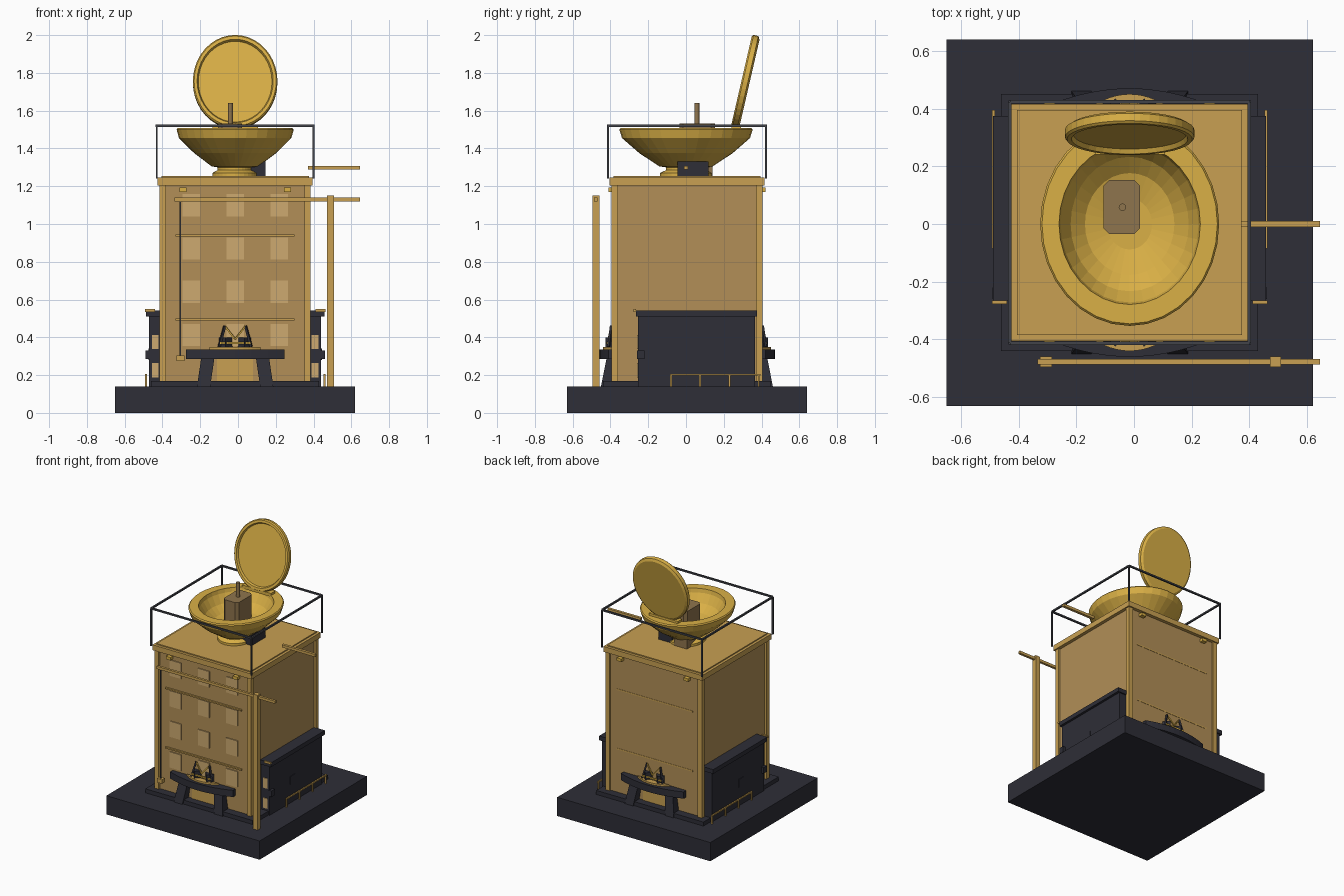
import bpy, bmesh, math
from mathutils import Vector, Matrix

cube = bpy.data.objects.get("Cube")
if cube:
    bpy.data.objects.remove(cube, do_unlink=True)


def material(name, r, g, b):
    col = [((v / 255 + 0.055) / 1.055) ** 2.4 for v in (r, g, b)] + [1]
    m = bpy.data.materials.new(name)
    m.use_nodes = True
    m.diffuse_color = col
    m.node_tree.nodes["Principled BSDF"].inputs["Base Color"].default_value = col
    return m


DARK = material("charcoal", 46, 46, 55)
STEEL = material("grey steel", 66, 68, 74)
TRIM = material("tan gold", 200, 160, 82)
WALL = material("dull tan", 178, 143, 87)
PANE = material("pale tan", 205, 170, 112)
GOLD = material("bright gold", 218, 176, 70)
BROWN = material("brown", 143, 117, 77)

CX, CY = -0.015, 0.005      # axis of the building


def finish(name, bm, mat):
    bmesh.ops.recalc_face_normals(bm, faces=bm.faces)
    me = bpy.data.meshes.new(name)
    bm.to_mesh(me)
    bm.free()
    me.materials.append(mat)
    ob = bpy.data.objects.new(name, me)
    bpy.context.collection.objects.link(ob)
    return ob


def box(name, x, y, z, mat):
    """Box from three (low, high) ranges."""
    bm = bmesh.new()
    bmesh.ops.create_cube(bm, size=1)
    for v in bm.verts:
        v.co = [r[0] + (c + 0.5) * (r[1] - r[0]) for c, r in zip(v.co, (x, y, z))]
    return finish(name, bm, mat)


def around(c, h):
    return (c - h, c + h)


def bar(name, a, b, w, mat):
    """Square bar between two points."""
    a, b = Vector(a), Vector(b)
    bm = bmesh.new()
    bmesh.ops.create_cube(bm, size=1)
    rot = (b - a).to_track_quat('Z', 'Y').to_matrix().to_4x4()
    bm.transform(Matrix.Translation((a + b) / 2) @ rot @ Matrix.Diagonal((w, w, (b - a).length, 1)))
    return finish(name, bm, mat)


def lathe(name, profile, rx, ry, mat, sides=32):
    """Elliptical turning of (radius factor, height) points."""
    bm = bmesh.new()
    rings = []
    for r, z in profile:
        rings.append([bm.verts.new((rx * r * math.cos(t), ry * r * math.sin(t), z))
                      for t in [2 * math.pi * i / sides for i in range(sides)]])
    for lo, hi in zip(rings, rings[1:]):
        for i in range(sides):
            j = (i + 1) % sides
            bm.faces.new((lo[i], lo[j], hi[j], hi[i]))
    bm.faces.new(rings[0])
    bm.faces.new(rings[-1])
    return finish(name, bm, mat)


def prism(name, outline, z, mat):
    bm = bmesh.new()
    f = bm.faces.new([bm.verts.new((x, y, z[0])) for x, y in outline])
    ext = bmesh.ops.extrude_face_region(bm, geom=[f])
    bmesh.ops.translate(bm, vec=(0, 0, z[1] - z[0]),
                        verts=[g for g in ext["geom"] if isinstance(g, bmesh.types.BMVert)])
    return finish(name, bm, mat)


def arc(half, y0, bulge):
    pts = [(-half + 2 * half * i / 12) for i in range(13)]
    return [(CX + p, y0 + bulge * (1 - (p / half) ** 2)) for p in pts]


# Building
box("base_slab", around(CX, .635), around(CY, .635), (0, .14), DARK)
box("plinth", around(CX, .445), around(CY, .445), (.14, .17), DARK)
box("main_walls", around(CX, .385), around(CY, .385), (.17, 1.21), WALL)
box("roof_slab", around(CX, .41), around(CY, .41), (1.205, 1.245), TRIM)
box("roof_panel", around(CX, .39), around(CY, .39), (1.245, 1.253), TRIM)
for sx in (-1, 1):
    for sy in (-1, 1):
        box("corner_column", around(CX + sx * .383, .017), around(CY + sy * .383, .017), (.17, 1.205), TRIM)

# Windows on the front
for dx in (-.233, 0, .233):
    for z in (1.1, .87, .642, .412):
        box("window", around(CX + dx, .047), (CY - .392, CY - .384), around(z, .059), PANE)

# Front and back details: bands, lamps, door, curved balcony with ornament
for s in (-1, 1):
    depth = .398 if s < 0 else .387
    for z in (.94, .495):
        box("wall_band", around(CX, .315), sorted((CY + s * .384, CY + s * depth)), around(z, .005), TRIM)
    for dx in (-.277, .277):
        box("eave_lamp", around(CX + dx, .019), sorted((CY + s * .38, CY + s * .415)), (1.17, 1.192), GOLD)
    box("door", around(CX, .095), sorted((CY + s * .384, CY + s * .392)), (.17, .29), TRIM)
    prism("balcony", [(CX - .26, CY + s * .38), *arc(.26, CY + s * .415, s * .05),
                      (CX + .26, CY + s * .38)], (.285, .335), DARK)
    prism("balcony_inlay", arc(.135, CY + s * .4, s * .045), (.335, .348), TRIM)
    for sx in (-1, 1):
        leg = box("balcony_leg", around(CX + sx * .145, .035), sorted((CY + s * .385, CY + s * .425)), (.14, .29), DARK)
        for v in leg.data.vertices:      # splay the feet
            if v.co.z < .2:
                v.co.x += sx * .022
                if (v.co.y - CY) * s > .4:
                    v.co.y += s * .03
        peak = CX + sx * .05
        prism("ornament_peak", [(peak - .035, CY + s * .39), (peak + .035, CY + s * .39),
                                (peak, CY + s * .43)], (.345, .4), DARK)
        bar("ornament_strut", (CX + sx * .085, CY + s * .415, .35), (CX + sx * .055, CY + s * .4, .46), .012, DARK)
        bar("ornament_brace", (CX + sx * .055, CY + s * .4, .46), (CX, CY + s * .415, .39), .008, GOLD)
    bar("ornament_rail", (CX - .08, CY + s * .42, .37), (CX + .08, CY + s * .42, .37), .01, GOLD)

# Side annexes with railing
for s in (-1, 1):
    def xr(a, b):
        return sorted((CX + s * a, CX + s * b))
    box("annex", xr(.38, .455), (-.255, .365), (.14, .515), DARK)
    box("annex_cap", xr(.38, .473), (-.265, .375), (.51, .542), DARK)
    box("annex_cap_trim", xr(.425, .477), (-.277, -.265), (.535, .55), TRIM)
    box("annex_hatch", xr(.45, .459), around(.02, .03), (.28, .34), DARK)
    box("annex_knob", xr(.45, .475), around(-.24, .02), (.285, .33), DARK)
    for z in (.225, .375):
        box("annex_window", xr(.405, .44), (-.26, -.254), around(z, .038), PANE)
    bar("railing_rail", (CX + s * .472, -.085, .202), (CX + s * .472, .395, .202), .01, TRIM)
    for y in (-.08, .075, .23, .385):
        bar("railing_post", (CX + s * .472, y, .14), (CX + s * .472, y, .2), .01, TRIM)

# Open frame above the roof
X, Y, TOP = .415, .418, 1.52
corners = [(CX - X, CY - Y), (CX + X, CY - Y), (CX + X, CY + Y), (CX - X, CY + Y)]
for a, b in zip(corners, corners[1:] + corners[:1]):
    bar("frame_rail", (*a, TOP), (*b, TOP), .012, STEEL)
    bar("frame_post", (*a, 1.24), (*a, TOP), .01, STEEL)

# Crane at the front, and the side beam
box("crane_post", around(.49, .019), around(-.477, .018), (.14, 1.15), TRIM)
box("crane_beam", (-.335, .645), around(-.477, .009), (1.12, 1.14), TRIM)
bar("crane_rope", (-.305, -.477, .29), (-.305, -.477, 1.12), .008, STEEL)
box("crane_weight", around(-.305, .021), around(-.477, .018), (.275, .305), TRIM)
box("side_beam", (.37, .645), around(0, .01), (1.288, 1.308), TRIM)

# Oval bowl on its foot
bowl = lathe("bowl", [(.39, 1.25), (.39, 1.27), (.3, 1.285), (.3, 1.3), (.4, 1.305), (.7, 1.375), (.96, 1.455),
                      (1, 1.5), (.98, 1.508), (.79, 1.508), (.77, 1.48), (.66, 1.42), (.5, 1.375), (.25, 1.35)],
             .31, .353, GOLD)
bowl.location = (CX, 0, 0)

# Raised lid: plate with a proud rim towards the front
lid = lathe("lid", [(.93, -.022), (1, -.012), (1, .014), (.97, .022), (.9, .022), (.87, .006), (.4, .006)],
            .224, .252, GOLD, 40)
lid.location = (CX, .315, 1.752)
lid.rotation_euler = (math.radians(77), 0, 0)
box("lid_hinge", around(CX, .12), (.24, .29), (1.5, 1.525), GOLD)

# Tank in the bowl with its pin, and the pump below
c = .02
x0, x1, y0, y1 = -.105, .02, -.035, .153
prism("tank", [(x0 + c, y0), (x1 - c, y0), (x1, y0 + c), (x1, y1 - c), (x1 - c, y1),
               (x0 + c, y1), (x0, y1 - c), (x0, y0 + c)], (1.36, 1.533), BROWN)
box("tank_foot", (x0, x1 - .02), (0, .14), (1.25, 1.36), BROWN)
pin = lathe("tank_pin", [(1, 1.53), (1, 1.64)], .013, .013, BROWN, 12)
pin.location = (-.04, .058, 0)
box("pump", (.03, .145), (-.045, .12), (1.25, 1.33), DARK)
